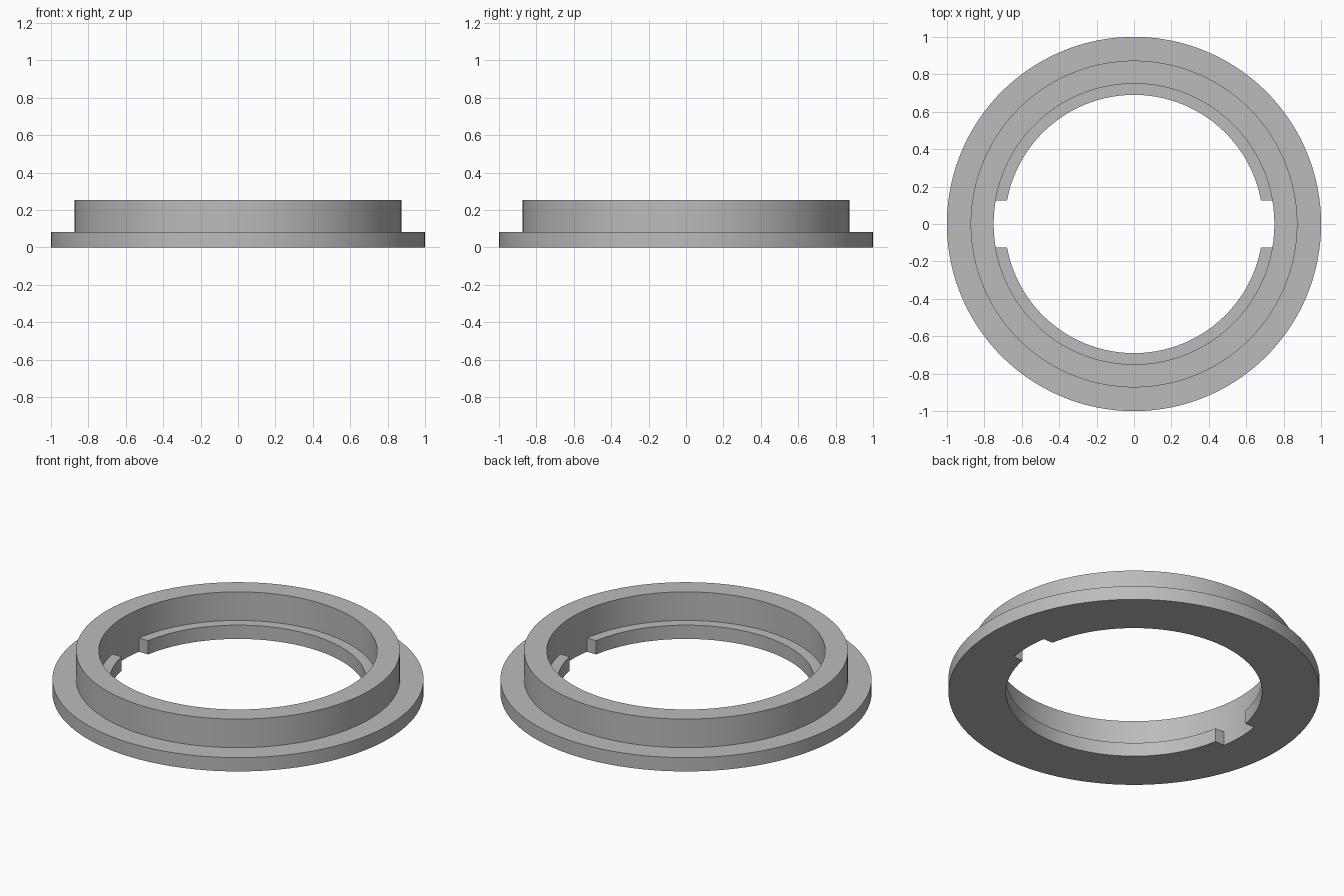
import bpy, bmesh
from math import asin, pi, cos, sin, radians

cube = bpy.data.objects.get("Cube")
if cube:
    bpy.data.objects.remove(cube, do_unlink=True)

R_FLANGE, R_COLLAR, R_BORE, R_LIP = 1.0, 0.873, 0.75, 0.69
H_FLANGE, H_TOP = 0.082, 0.252
HALF_GAP = 0.125

grey = bpy.data.materials.new("plain grey")
grey.use_nodes = True
colour = (0.5, 0.5, 0.5, 1)
grey.diffuse_color = colour
grey.node_tree.nodes["Principled BSDF"].inputs["Base Color"].default_value = colour

# Body section, from the bottom of the bore up, over the collar and flange
section = [(R_BORE, 0), (R_BORE, H_FLANGE), (R_BORE, H_TOP), (R_COLLAR, H_TOP),
           (R_COLLAR, H_FLANGE), (R_FLANGE, H_FLANGE), (R_FLANGE, 0)]
lip_section = [(R_LIP, 0), (R_LIP, H_FLANGE)]

bm = bmesh.new()


def column(points, angle):
    return [bm.verts.new((r * cos(angle), r * sin(angle), z)) for r, z in points]


def bridge(a, b, pairs):
    for i, j in pairs:
        bm.faces.new((a[i], a[j], b[j], b[i]))


# Columns round the ring: long arcs carry the lip, short arcs are notches
bore_edge, lip_edge = asin(HALF_GAP / R_BORE), asin(HALF_GAP / R_LIP)
ARC, GAP = 72, 8
body, lips = [], []
for half in (0, pi):
    for k in range(ARC):
        t = k / ARC
        body.append(column(section, half + bore_edge + t * (pi - 2 * bore_edge)))
        lips.append(column(lip_section, half + lip_edge + t * (pi - 2 * lip_edge)))
    for k in range(GAP):
        body.append(column(section, half + pi - bore_edge + 2 * bore_edge * k / GAP))
        # The first notch column also closes the end of the lip
        lips.append(column(lip_section, half + pi - lip_edge) if k == 0 else None)

count = len(body)
n = len(section)
for i in range(count):
    j = (i + 1) % count
    a, b, la, lb = body[i], body[j], lips[i], lips[j]
    bridge(a, b, [(k, (k + 1) % n) for k in range(1, n)])
    if i % (ARC + GAP) < ARC:
        bridge([a[0], la[0], la[1], a[1]], [b[0], lb[0], lb[1], b[1]],
               [(0, 1), (1, 2), (2, 3)])
    else:
        bridge(a, b, [(0, 1)])
    if i % (ARC + GAP) in (0, ARC):
        bm.faces.new((a[0], la[0], la[1], a[1]))

bmesh.ops.recalc_face_normals(bm, faces=bm.faces)
mesh = bpy.data.meshes.new("flanged_ring")
bm.to_mesh(mesh)
bm.free()
mesh.materials.append(grey)
ring = bpy.data.objects.new("flanged_ring", mesh)
bpy.context.collection.objects.link(ring)
bpy.context.view_layer.objects.active = ring
ring.select_set(True)
bpy.ops.object.shade_smooth_by_angle(angle=radians(30))
